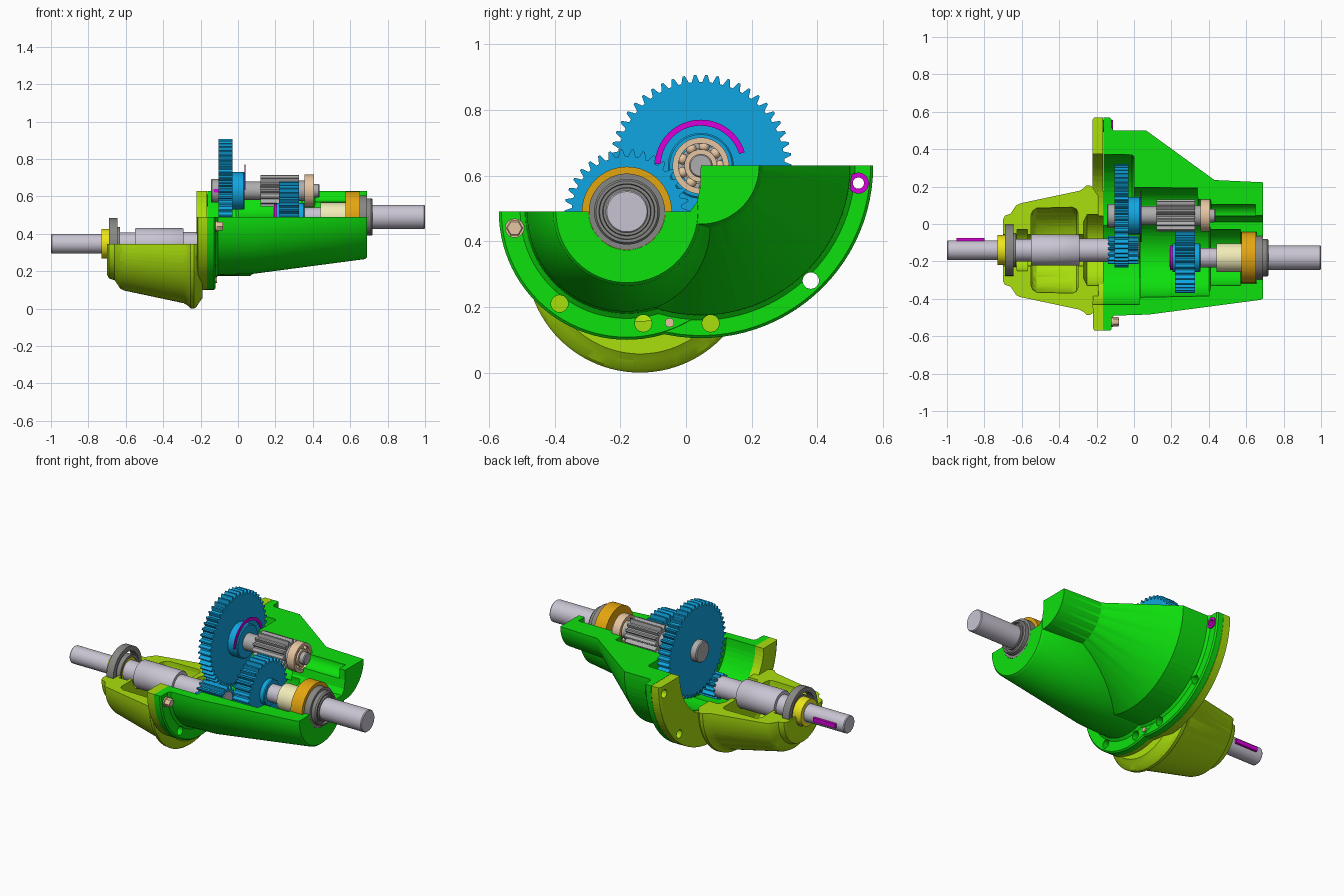
import bpy, bmesh
from math import sin, cos, pi, radians

if "Cube" in bpy.data.objects:
    bpy.data.objects.remove(bpy.data.objects["Cube"])

COLORS = {
    "green": (.004, .75, .004), "lime": (.40, .74, .004), "blue": (.005, .38, .75),
    "magenta": (.70, .0, .72), "orange": (.78, .38, .005), "yellow": (.85, .8, .01),
    "tan": (.8, .56, .36), "cream": (.88, .84, .48), "steel": (.58, .55, .64), "dark": (.24, .24, .23),
    "grey": (.42, .42, .42)}
MATS = {}
for k, c in COLORS.items():
    MATS[k] = bpy.data.materials.new(k)
    MATS[k].diffuse_color = (*c, 1)

# shaft axes as (y, z)
IN, MID, OUT = (-.14, .347), (.045, .63), (-.18, .49)


def finish(bm, name, mat, angle=35):
    bmesh.ops.recalc_face_normals(bm, faces=bm.faces)
    me = bpy.data.meshes.new(name)
    bm.to_mesh(me)
    bm.free()
    ob = bpy.data.objects.new(name, me)
    bpy.context.collection.objects.link(ob)
    if mat:
        me.materials.append(MATS[mat])
        smooth(ob, angle)
    return ob


def select(ob):
    bpy.ops.object.select_all(action='DESELECT')
    ob.select_set(True)
    bpy.context.view_layer.objects.active = ob


def smooth(ob, angle=35):
    select(ob)
    bpy.ops.object.shade_smooth_by_angle(angle=radians(angle))


def lathe(name, axis, prof, mat=None, ring=False, n=64, a0=0, a1=360):
    """Turn (x, r) points about an x-parallel axis; ring=True closes the profile."""
    bm = bmesh.new()
    full = a1 - a0 == 360
    steps = n if full else n + 1
    rows = []
    for x, r in prof:
        rows.append([bm.verts.new((x, axis[0] + r * cos(radians(a0 + (a1 - a0) * i / n)),
                                   axis[1] + r * sin(radians(a0 + (a1 - a0) * i / n)))) for i in range(steps)])
    pairs = list(zip(rows, rows[1:])) + ([(rows[-1], rows[0])] if ring else [])
    for a, b in pairs:
        for i in range(n):
            j = (i + 1) % steps
            bm.faces.new((a[i], a[j], b[j], b[i]))
    if not ring:
        bm.faces.new(rows[0])
        bm.faces.new(rows[-1])
    elif not full:
        bm.faces.new([r[0] for r in rows])
        bm.faces.new([r[-1] for r in rows])
    return finish(bm, name, mat)


def tube(name, axis, x0, x1, r0, r1, mat, **kw):
    return lathe(name, axis, [(x0, r0), (x0, r1), (x1, r1), (x1, r0)], mat, ring=True, **kw)


def prism(name, pts, x0, x1, mat=None, angle=35):
    """Extrude a (y, z) outline along x."""
    bm = bmesh.new()
    a = [bm.verts.new((x0, *p)) for p in pts]
    b = [bm.verts.new((x1, *p)) for p in pts]
    bm.faces.new(a)
    bm.faces.new(b)
    for i in range(len(pts)):
        j = (i + 1) % len(pts)
        bm.faces.new((a[i], a[j], b[j], b[i]))
    return finish(bm, name, mat, angle)


def gear(name, axis, x0, x1, r, teeth, depth, mat):
    pts = []
    for t in range(teeth):
        for f, rr in ((-.36, r - depth), (-.2, r - depth * .4), (-.1, r), (.1, r), (.2, r - depth * .4), (.36, r - depth)):
            a = 2 * pi * (t + f) / teeth
            pts.append((axis[0] + rr * cos(a), axis[1] + rr * sin(a)))
    return prism(name, pts, x0, x1, mat, 25)


def boolean(ob, other, op='DIFFERENCE'):
    m = ob.modifiers.new("b", 'BOOLEAN')
    m.operation, m.object, m.solver = op, other, 'EXACT'
    select(ob)
    bpy.ops.object.modifier_apply(modifier="b")
    bpy.data.objects.remove(other)


def stepped_cut(x0, x1):
    return prism("cut", [(-1, .49), (.012, .49), (.034, .52), (.044, .57), (.045, .63),
                         (1, .63), (1, 1.5), (-1, 1.5)], x0, x1)


def hole(ob, pos, r):
    boolean(ob, lathe("cut", pos, [(-.4, r), (-.06, r)], n=24))


# rear housing: two tapered drums sharing a flange, sectioned along the shaft axes
rear = lathe("rear_housing", OUT, [(-.165, .39), (-.128, .39), (-.12, .382), (-.12, .325), (-.108, .31),
                                   (.08, .304), (.68, .225), (.69, .216)], "green", n=96)
boolean(rear, lathe("drum", MID, [(-.164, .525), (-.129, .525), (-.121, .517), (-.121, .47), (-.109, .456),
                                  (.065, .455), (.43, .19), (.689, .178)], n=96), 'UNION')
boolean(rear, stepped_cut(-.5, 1))
for axis, prof in (
        (MID, [(-.3, .33), (-.01, .325), (0, .315), (.001, .15), (.34, .148), (.341, .087), (.41, .087), (.411, .06), (.65, .06)]),
        (OUT, [(-.3, .252), (.03, .25), (.031, .212), (.40, .205), (.41, .15), (.57, .15), (.571, .1375),
               (.655, .1375), (.656, .1165), (.8, .1165)])):
    boolean(rear, lathe("cut", axis, prof))

# front housing: flange plus tapered bell sectioned at the input shaft
front = lathe("front_housing", OUT, [(-.212, .384), (-.22, .376), (-.22, .2), (-.165, .2), (-.165, .39), (-.212, .39)][1:2]
              + [(-.213, .389), (-.165, .39)], "lime", n=96)
boolean(front, lathe("disc", MID, [(-.221, .512), (-.214, .524), (-.1655, .525)], n=96), 'UNION')
boolean(front, stepped_cut(-.5, 1))
boolean(front, lathe("cut", MID, [(-.3, .33), (-.1, .33)]))
boolean(front, lathe("cut", OUT, [(-.3, .25), (-.1, .25)]))
bell = lathe("bell", IN, [(-.7, .165), (-.69, .185), (-.66, .195), (-.63, .24), (-.61, .25), (-.29, .318), (-.27, .33),
                          (-.255, .345), (-.235, .347), (-.222, .338), (-.205, .31), (-.19, .29)], n=96)
boolean(bell, prism("cut", [(-1, .346), (1, .346), (1, 1), (-1, 1)], -1, 0))
boolean(front, bell, 'UNION')
for prof in ([(-.8, .085), (-.1, .085)], [(-.691, .138), (-.644, .138)], [(-.625, .11), (-.57, .11)],
             [(-.55, .19), (-.542, .21), (-.52, .225), (-.33, .23), (-.308, .22), (-.3, .2)],
             [(-.27, .15), (-.25, .19), (-.1, .19)]):
    boolean(front, lathe("cut", IN, prof))

# flange holes, dowel, bolt and washer
for p in ((-.385, .21), (-.13, .15), (.075, .15)):
    hole(rear, p, .026)
for p in ((.38, .28), (.525, .58)):
    hole(rear, p, .025)
    hole(front, p, .025)
smooth(rear)
smooth(front)
tube("flange_washer", (.525, .577), -.165, -.113, .017, .032, "magenta", n=32)
lathe("dowel_pin", (-.05, .152), [(-.17, .014), (-.112, .014)], "tan", n=24)
lathe("flange_bolt", (-.522, .44), [(-.16, .022), (-.12, .022), (-.12, .026), (-.085, .026), (-.08, .022)], "tan", n=6)
tube("bolt_rim", (-.522, .44), -.122, -.112, .015, .029, "tan", n=24)

# input shaft group
lathe("input_shaft", IN, [(-1, .048), (-.995, .052), (-.73, .052), (-.73, .06), (-.55, .06), (-.55, .08), (-.545, .083),
                          (-.297, .083), (-.292, .08), (-.292, .062), (-.13, .062), (-.13, .045), (.03, .045)], "steel")
prism("input_key", [(-.11, .335), (-.075, .335), (-.075, .36), (-.11, .36)], -.95, -.8, "magenta")
tube("input_seal", IN, -.73, -.635, .055, .08, "yellow")
tube("input_bearing_ring", IN, -.69, -.645, .108, .137, "dark")
tube("input_bearing_inner", IN, -.675, -.63, .075, .09, "dark")
gear("input_pinion", IN, -.14, .025, .075, 13, .02, "blue")

# intermediate shaft group
lathe("middle_shaft", MID, [(-.145, .058), (-.14, .063), (-.1, .063), (-.1, .05), (.12, .05), (.12, .055), (.355, .055),
                            (.355, .036), (.43, .036), (.435, .032)], "grey")
gear("large_gear", MID, -.105, -.03, .277, 50, .022, "blue")
lathe("large_gear_hub", MID, [(-.035, .1), (.03, .1), (.035, .095)], "blue")
tube("middle_snap_ring", MID, .034, .04, .122, .14, "magenta", n=40, a0=17, a1=178)
prism("middle_key", [(-.02, .62), (.0, .62), (.0, .64), (-.02, .64)], -.13, -.1, "magenta")
gear("middle_pinion", MID, .12, .325, .086, 14, .022, "grey")
tube("ball_bearing_outer", MID, .355, .405, .068, .086, "tan")
tube("ball_bearing_inner", MID, .355, .405, .035, .05, "tan")
for i in range(9):
    a = 2 * pi * i / 9
    bm = bmesh.new()
    bmesh.ops.create_uvsphere(bm, u_segments=16, v_segments=10, radius=.0165)
    bmesh.ops.translate(bm, verts=bm.verts, vec=(.382, MID[0] + .059 * cos(a), MID[1] + .059 * sin(a)))
    finish(bm, f"bearing_ball_{i}", "tan")

# output shaft group
lathe("output_shaft", OUT, [(.19, .05), (.44, .052), (.44, .06), (.72, .06), (.72, .065), (.995, .065), (1, .061)], "steel")
gear("output_gear", OUT, .22, .325, .19, 34, .022, "blue")
lathe("output_gear_hub", OUT, [(.205, .076), (.35, .076), (.355, .072)], "blue")
tube("output_snap_ring", OUT, .193, .206, .045, .066, "magenta")
tube("output_spacer", OUT, .44, .575, .05, .077, "cream")
tube("output_bearing", OUT, .575, .652, .07, .137, "orange")
lathe("output_seal", OUT, [(.65, .06), (.65, .116), (.69, .116), (.69, .1), (.712, .1), (.72, .094), (.72, .085),
                           (.705, .083), (.705, .074), (.72, .072), (.72, .06)], "dark", ring=True)

for m in bpy.data.materials:
    if m.users and not m.is_grease_pencil:
        m.use_nodes = True
        m.node_tree.nodes["Principled BSDF"].inputs["Base Color"].default_value = m.diffuse_color
